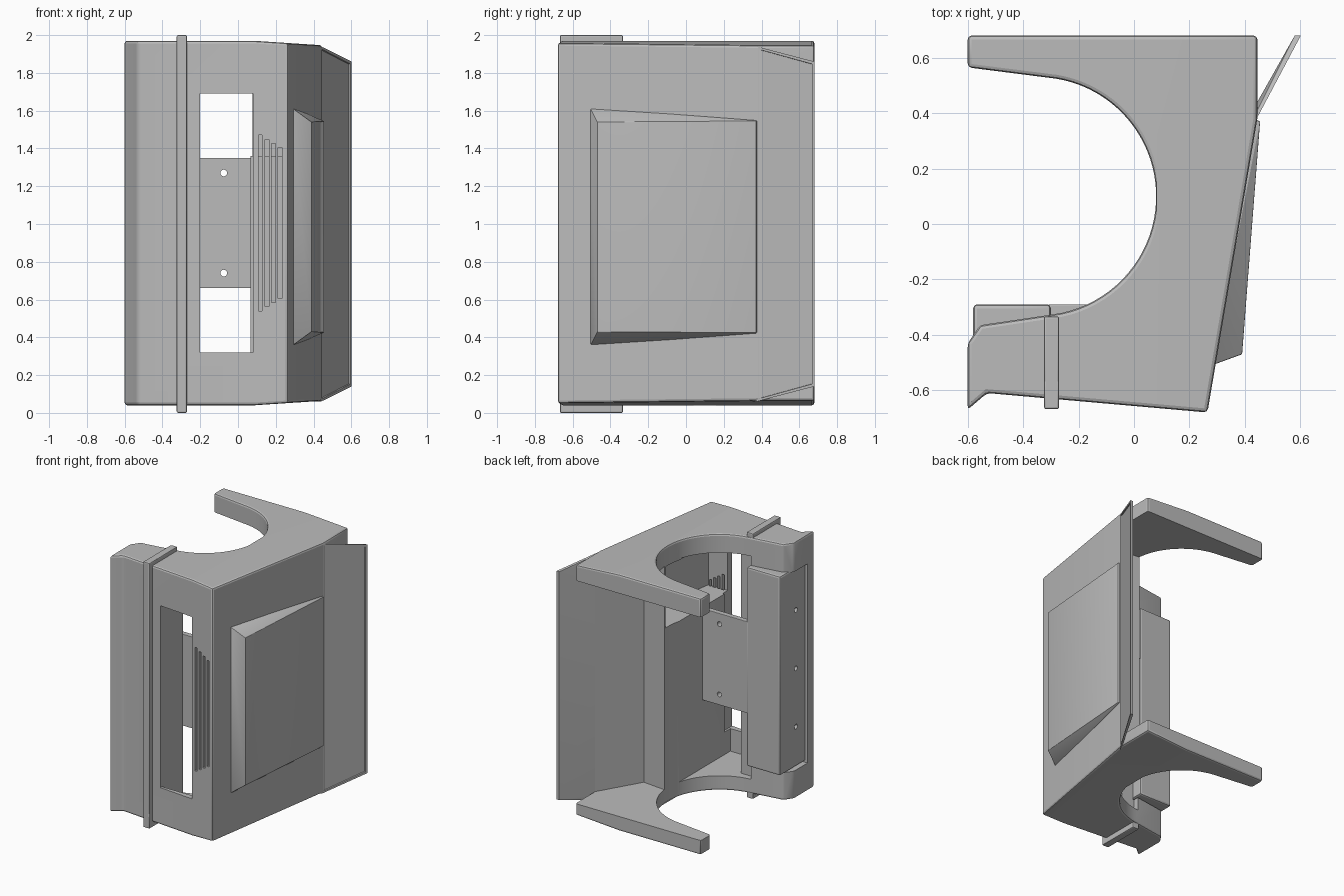
import bpy, bmesh, math
from mathutils import Vector

if "Cube" in bpy.data.objects:
    bpy.data.objects.remove(bpy.data.objects["Cube"], do_unlink=True)

grey = bpy.data.materials.new("plain_grey")
grey.use_nodes = True
colour = (0.5, 0.5, 0.5, 1)
grey.diffuse_color = colour
grey.node_tree.nodes["Principled BSDF"].inputs["Base Color"].default_value = colour


def finish(name, bm):
    bmesh.ops.recalc_face_normals(bm, faces=bm.faces)
    mesh = bpy.data.meshes.new(name)
    bm.to_mesh(mesh)
    bm.free()
    mesh.materials.append(grey)
    obj = bpy.data.objects.new(name, mesh)
    bpy.context.collection.objects.link(obj)
    return obj


def prism_bm(outline, z0, z1):
    bm = bmesh.new()
    base = bm.faces.new([bm.verts.new((x, y, z0)) for x, y in outline])
    top = bmesh.ops.extrude_face_region(bm, geom=[base])["geom"]
    for v in top:
        if isinstance(v, bmesh.types.BMVert):
            v.co.z = z1
    return bm


def prism(name, outline, z0, z1):
    return finish(name, prism_bm(outline, z0, z1))


def box(name, x0, x1, y0, y1, z0, z1):
    return prism(name, [(x0, y0), (x1, y0), (x1, y1), (x0, y1)], z0, z1)


def hull(name, points):
    bm = bmesh.new()
    for p in points:
        bm.verts.new(p)
    bmesh.ops.convex_hull(bm, input=bm.verts)
    bmesh.ops.dissolve_limit(bm, angle_limit=0.02, verts=bm.verts, edges=bm.edges)
    return finish(name, bm)


def rod(axis, centre, length, radius=0.018):
    bm = bmesh.new()
    bmesh.ops.create_cone(bm, cap_ends=True, segments=16, radius1=radius,
                          radius2=radius, depth=length)
    turn = Vector((0, 0, 1)).rotation_difference(Vector(axis))
    for v in bm.verts:
        v.co = turn @ v.co + Vector(centre)
    return finish("cutter", bm)


def bake(obj, bevel=0.0, cutters=()):
    """Round the edges, cut the openings and set the shading."""
    if bevel:
        mod = obj.modifiers.new("round", 'BEVEL')
        mod.width, mod.segments = bevel, 2
        mod.limit_method, mod.angle_limit = 'ANGLE', math.radians(25)
    for c in cutters:
        c.hide_render = True
        mod = obj.modifiers.new("cut", 'BOOLEAN')
        mod.operation, mod.solver, mod.object = 'DIFFERENCE', 'EXACT', c
    graph = bpy.context.evaluated_depsgraph_get()
    mesh = bpy.data.meshes.new_from_object(obj.evaluated_get(graph))
    obj.modifiers.clear()
    obj.data = mesh
    for c in cutters:
        bpy.data.objects.remove(c, do_unlink=True)
    bpy.ops.object.select_all(action='DESELECT')
    obj.select_set(True)
    bpy.context.view_layer.objects.active = obj
    bpy.ops.object.shade_smooth_by_angle(angle=math.radians(20))


# Housing: full-height outline with a round bay in the left side
outline = [(-0.6, -0.67), (-0.53, -0.61), (0.265, -0.68), (0.445, 0.38),
           (0.445, 0.68), (-0.6, 0.68), (-0.6, 0.565)]
for i in range(41):
    a = math.radians(85 - 167 * i / 40)
    outline.append((-0.35 + 0.43 * math.cos(a), 0.1 + 0.43 * math.sin(a)))
outline += [(-0.555, -0.365), (-0.6, -0.43)]
bm = prism_bm(outline, 0.04, 1.97)
bmesh.ops.bisect_plane(bm, geom=bm.verts[:] + bm.edges[:] + bm.faces[:],
                       plane_co=(0.082, 0, 0), plane_no=(1, 0, 0))
# ends fall away gently towards the sloped side
for v in bm.verts:
    drop = 0.065 * max(0, v.co.x - 0.082)
    v.co.z += -drop if v.co.z > 1 else drop
housing = finish("housing", bm)

# Openings: main bay, space above the core, rail recess, window
bay = prism("cutter", [(-0.2, -0.62), (0.065, -0.62), (0.065, 0.15), (0.26, 0.13),
                       (0.46, 0.47), (0.46, 0.8), (-0.7, 0.8), (-0.7, -0.2),
                       (-0.31, -0.2), (-0.31, -0.37), (-0.2, -0.37)], 0.15, 1.83)
over_core = prism("cutter", [(0, -0.61), (0.24, -0.61), (0.36, 0.1),
                             (0.25, 0.12), (0, 0.14)], 1.36, 1.82)
recess = box("cutter", -0.7, -0.3, -0.59, -0.25, 0.25, 1.75)
window = box("cutter", -0.2, 0.08, -0.8, -0.55, 0.32, 1.69)
cutters = [bay, over_core, recess, window]

# Vent slots, each one shorter than the last
for i in range(4):
    x, trim = 0.118 + 0.035 * i, 0.022 * i
    cutters.append(box("cutter", x - 0.01, x + 0.01, -0.8, -0.6, 0.54 + trim, 1.47 - trim))
bake(housing, 0.014, cutters)

# Raised side panel, tapering into the wall at the back
panel = []
for s in (-1, 1):
    panel += [(0.28, -0.51, 0.985 + s * 0.635), (0.39, -0.47, 0.985 + s * 0.555),
              (0.455, 0.37, 0.985 + s * 0.56), (0.42, 0.385, 0.985 + s * 0.57)]
bake(hull("side_panel", panel), 0.004)

# Flared rear panel with a shallow framed face
flare_points = []
for s in (-1, 1):
    flare_points += [(0.44, 0.375, 1 + s * 0.94), (0.602, 0.68, 1 + s * 0.86),
                     (0.58, 0.68, 1 + s * 0.86), (0.27, 0.13, 1 + s * 0.9),
                     (0.42, 0.36, 1 + s * 0.94)]
flare = hull("flared_rear_panel", flare_points)
bm = bmesh.new()
bm.from_mesh(flare.data)
bm.normal_update()
side = max(bm.faces, key=lambda f: f.normal.dot(Vector((0.88, -0.47, 0))) * f.calc_area())
bmesh.ops.inset_region(bm, faces=[side], thickness=0.02, depth=0)
bmesh.ops.inset_region(bm, faces=[side], thickness=0.003, depth=-0.008)
bm.to_mesh(flare.data)
bm.free()
bake(flare)

# Band wrapped around the front
bake(box("band_front", -0.325, -0.27, -0.668, -0.56, 0, 2), 0.008)
for name, z0, z1 in (("band_bottom", 0, 0.12), ("band_top", 1.88, 2)):
    bake(box(name, -0.325, -0.27, -0.668, -0.333, z0, z1), 0.008)

# Rail block with three screw holes in its outer side
rail = box("rail_block", -0.58, -0.3, -0.61, -0.29, 0.26, 1.76)
bake(rail, 0.014, [rod((1, 0, 0), (-0.58, -0.48, z), 0.12) for z in (0.56, 1, 1.44)])

# Mounting plate behind the window with two screw holes
plate = box("mounting_plate", -0.31, 0.075, -0.33, -0.29, 0.66, 1.35)
bake(plate, 0.004, [rod((0, 1, 0), (-0.075, -0.31, z), 0.2) for z in (0.74, 1.27)])
